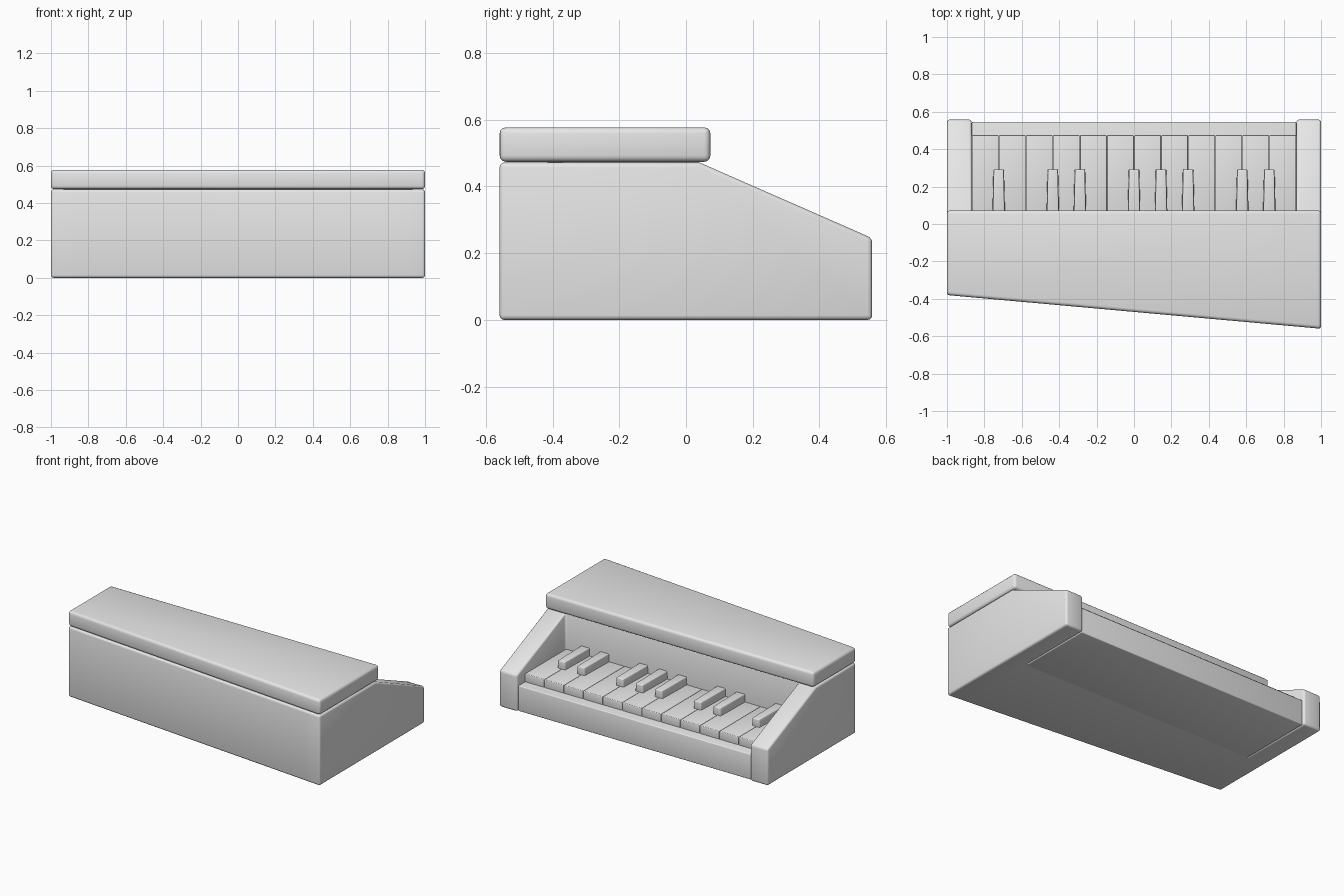
import bpy
import bmesh

cube = bpy.data.objects.get("Cube")
if cube:
    bpy.data.objects.remove(cube, do_unlink=True)

grey = bpy.data.materials.new("plain_grey")
grey.use_nodes = True
grey.diffuse_color = (0.8, 0.8, 0.8, 1)
grey.node_tree.nodes["Principled BSDF"].inputs["Base Color"].default_value = (0.8, 0.8, 0.8, 1)

INNER = 0.868     # inside face of the end cheeks
WALL = 0.04       # wall behind the keys
BACK = 0.558


def front_y(x):
    """The front runs at a slant from one end to the other."""
    return -0.47 - 0.09 * x


def finish(name, bm, bevel, segments=3):
    """Turn a bmesh into a bevelled, smooth-shaded object."""
    bmesh.ops.recalc_face_normals(bm, faces=bm.faces)
    mesh = bpy.data.meshes.new(name)
    bm.to_mesh(mesh)
    bm.free()
    mesh.materials.append(grey)
    for poly in mesh.polygons:
        poly.use_smooth = True
    obj = bpy.data.objects.new(name, mesh)
    bpy.context.collection.objects.link(obj)
    mod = obj.modifiers.new("soft_edges", "BEVEL")
    mod.width = bevel
    mod.segments = segments
    mod.limit_method = "ANGLE"
    return obj


def box(name, x, y, z, bevel, shape=None):
    """Box between the given limits, with an optional per-vertex reshaping."""
    bm = bmesh.new()
    bmesh.ops.create_cube(bm, size=1)
    for v in bm.verts:
        v.co = [lim[0] if c < 0 else lim[1] for c, lim in zip(v.co, (x, y, z))]
        if shape:
            shape(v)
    return finish(name, bm, bevel)


# Cabinet: a slanted block whose two ends continue back as sloping cheeks
bm = bmesh.new()
rings = []
for x in (-1, -INNER, INNER, 1):
    section = [(front_y(x), 0), (front_y(x), 0.472), (WALL, 0.472), (WALL, 0)]
    rings.append([bm.verts.new((x, y, z)) for y, z in section])
for i in range(3):
    a, b = rings[i], rings[i + 1]
    for j in range(4):
        if j == 2 and i != 1:
            continue            # left open for the cheek
        k = (j + 1) % 4
        bm.faces.new((a[j], a[k], b[k], b[j]))
bm.faces.new(rings[0])
bm.faces.new(rings[-1])
for i in (0, 2):
    a, b = rings[i], rings[i + 1]
    near = [a[3], a[2], b[2], b[3]]
    far = [bm.verts.new((v.co.x, BACK, 0.245 if v.co.z > 0.1 else 0)) for v in near]
    for j in range(4):
        k = (j + 1) % 4
        bm.faces.new((near[j], near[k], far[k], far[j]))
    bm.faces.new(far)
finish("cabinet", bm, 0.014)


# Lid: follows the slanted front and overhangs the keys
def slant(v):
    if v.co.y < 0:
        v.co.y = front_y(v.co.x)


box("lid", (-1, 1), (-1, 0.073), (0.474, 0.577), 0.018, slant)

# Key bed with its front rail
box("key_bed", (-INNER, INNER), (0, 0.545), (0.001, 0.172), 0.006)

# Twelve wide keys
COUNT = 12
STEP = 2 * INNER / COUNT
for i in range(COUNT):
    x = -INNER + i * STEP
    box(f"wide_key_{i + 1}", (x + 0.001, x + STEP - 0.001), (0.02, 0.475),
        (0.165, 0.226), 0.005)


# Narrow raised keys on some of the joints, tapering towards the player
def make_narrow_key(joint):
    centre = -INNER + joint * STEP

    def taper(v):
        if v.co.y > 0.2:
            v.co.x = centre + (v.co.x - centre) * 0.82
        if v.co.z > 0.25:
            v.co.x = centre + (v.co.x - centre) * 0.92

    box(f"narrow_key_{joint}", (centre - 0.035, centre + 0.035), (0.02, 0.292),
        (0.215, 0.278), 0.006, taper)


for joint in (1, 3, 4, 6, 7, 8, 10, 11):
    make_narrow_key(joint)
